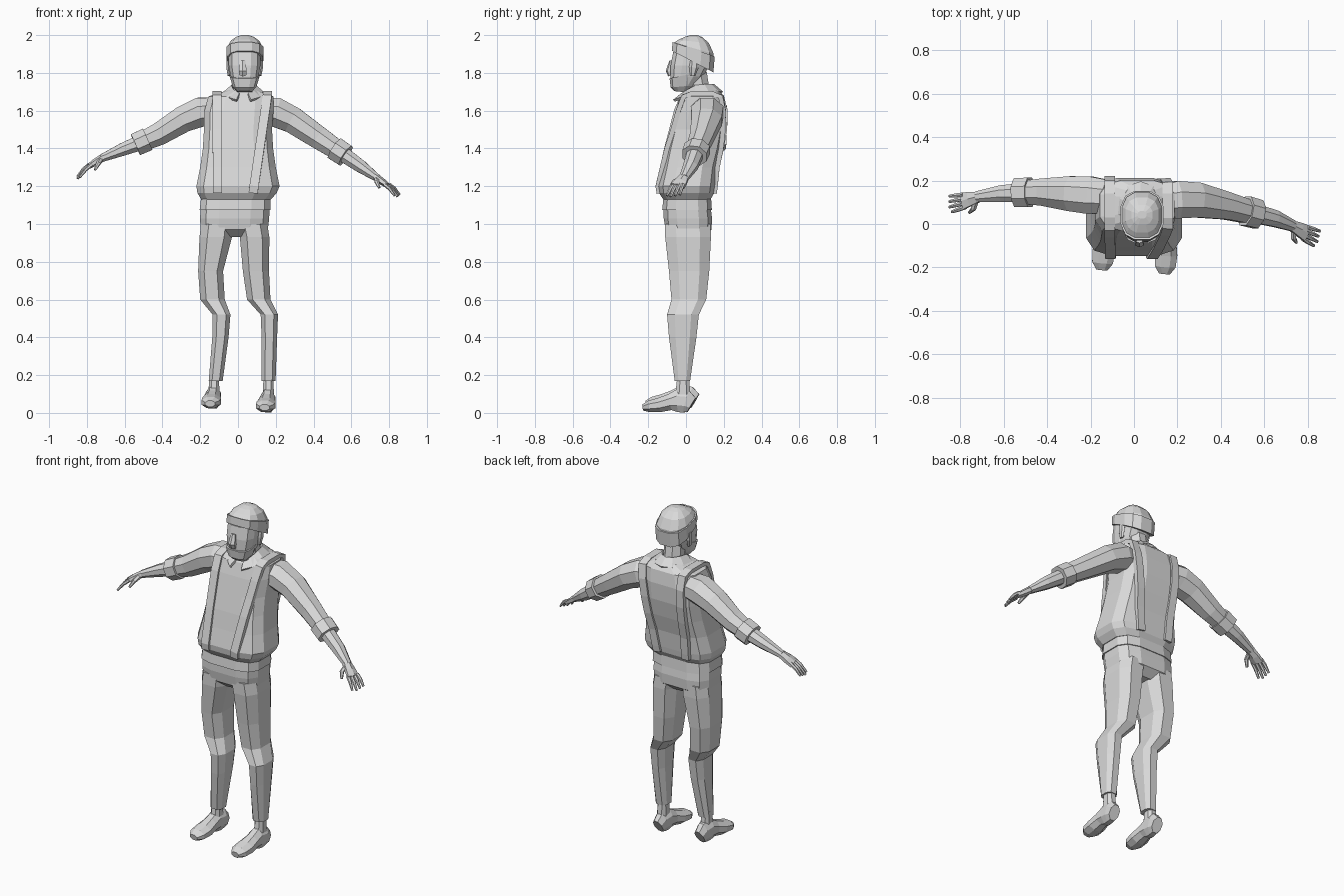
import bpy
import bmesh
from math import cos, sin, pi, radians
from mathutils import Vector

default_cube = bpy.data.objects.get("Cube")
if default_cube:
    bpy.data.objects.remove(default_cube, do_unlink=True)

# One plain clay colour for the whole figure
clay = bpy.data.materials.new("clay_grey")
clay.use_nodes = True
clay.diffuse_color = (0.7, 0.7, 0.7, 1)
clay.node_tree.nodes["Principled BSDF"].inputs["Base Color"].default_value = (0.7, 0.7, 0.7, 1)


def make_object(name, bm):
    bmesh.ops.recalc_face_normals(bm, faces=bm.faces[:])
    mesh = bpy.data.meshes.new(name)
    bm.to_mesh(mesh)
    bm.free()
    mesh.materials.append(clay)
    obj = bpy.data.objects.new(name, mesh)
    bpy.context.collection.objects.link(obj)
    return obj


def skin_rings(name, rings):
    """Join rings of points into a closed, capped body."""
    bm = bmesh.new()
    loops = [[bm.verts.new(point) for point in ring] for ring in rings]
    count = len(loops[0])
    for low, high in zip(loops, loops[1:]):
        for i in range(count):
            j = (i + 1) % count
            bm.faces.new((low[i], low[j], high[j], high[i]))
    bm.faces.new(loops[0])
    bm.faces.new(loops[-1])
    return make_object(name, bm)


def signed_power(value, power):
    return abs(value) ** power * (1 if value >= 0 else -1)


def stack(name, sections, sides=12, power=0.6):
    """Loft level sections: height, centre x, half width, front y, back y, tilt."""
    rings = []
    grow = cos(pi / sides) ** power
    for height, centre, half, front, back, *tilt in sections:
        lean = tilt[0] if tilt else 0
        middle, depth = (front + back) / 2, (back - front) / 2
        ring = []
        for i in range(sides):
            angle = (i + 0.5) * 2 * pi / sides
            x = half * signed_power(cos(angle), power) / grow
            y = depth * signed_power(sin(angle), power) / grow
            ring.append(Vector((centre + x, middle + y, height - lean * y)))
        rings.append(ring)
    return skin_rings(name, rings)


def tube(name, path, radii, across, sides=8):
    """Sweep a flattened polygon along a path; 'across' is its width direction."""
    path = [Vector(point) for point in path]
    grow = cos(pi / sides)
    rings = []
    for i, point in enumerate(path):
        along = (path[min(i + 1, len(path) - 1)] - path[max(i - 1, 0)]).normalized()
        side = Vector(across)
        side = (side - along * side.dot(along)).normalized()
        up = along.cross(side)
        wide, thick = radii[i]
        ring = []
        for k in range(sides):
            angle = (k + 0.5) * 2 * pi / sides
            ring.append(point + (side * wide * cos(angle) + up * thick * sin(angle)) / grow)
        rings.append(ring)
    return skin_rings(name, rings)


X_AXIS, Y_AXIS = (1, 0, 0), (0, 1, 0)

# Shirt body with a full belly and a tucked hem
torso = [
    (1.13, -0.01, 0.185, -0.12, 0.13), (1.165, -0.005, 0.21, -0.143, 0.15),
    (1.2, 0, 0.22, -0.148, 0.155), (1.3, 0, 0.2, -0.125, 0.165),
    (1.4, 0, 0.186, -0.105, 0.19), (1.5, 0, 0.18, -0.08, 0.208),
    (1.6, 0.005, 0.183, -0.055, 0.212), (1.675, 0.015, 0.172, -0.03, 0.2),
    (1.71, 0.03, 0.08, 0, 0.17)]
stack("shirt_body", torso)


# Braces that follow the shirt up the front, over the shoulder and down the back
def brace(name, bottom_x, top_x):
    front_side, back_side = [], []
    for height, centre, half, front, back in torso[1:-1]:
        x = bottom_x + (top_x - bottom_x) * (height - 1.165) / 0.51
        ratio = min(abs(x - centre) / half, 0.95)
        reach = min(1, 1.04 * (1 - ratio ** (2 / 0.6)) ** 0.3)
        middle, depth = (front + back) / 2, (back - front) / 2
        front_side.append((x, middle - depth * reach, height))
        back_side.append((x, middle + depth * reach, height))
    over = [(top_x, 0.03, 1.69), (top_x, 0.14, 1.69)]
    path = front_side + over + back_side[::-1]
    tube(name, path, [(0.024, 0.013)] * len(path), X_AXIS, 4)


brace("right_brace", -0.108, -0.112)
brace("left_brace", 0.08, 0.155)

# Trousers: seat, waistband and legs
stack("trouser_seat", [
    (0.93, -0.02, 0.12, -0.06, 0.09), (0.97, -0.02, 0.178, -0.108, 0.135),
    (1.03, -0.018, 0.183, -0.118, 0.138), (1.09, -0.015, 0.182, -0.118, 0.13)])
stack("waistband", [(1.075, -0.015, 0.188, -0.126, 0.137),
                    (1.15, -0.012, 0.182, -0.118, 0.132)])

leg_levels = [(0.17, -0.06, 0.022), (0.4, -0.09, 0.055), (0.52, -0.1, 0.068),
              (0.6, -0.077, 0.107), (0.75, -0.09, 0.123), (0.93, -0.11, 0.132),
              (1.0, -0.11, 0.13)]
leg_widths = {
    "right": [(-0.118, 0.037), (-0.093, 0.043), (-0.087, 0.047), (-0.135, 0.065),
              (-0.145, 0.066), (-0.118, 0.086), (-0.11, 0.085)],
    "left": [(0.162, 0.037), (0.166, 0.041), (0.166, 0.046), (0.11, 0.062),
             (0.095, 0.069), (0.088, 0.078), (0.075, 0.08)]}
for side, widths in leg_widths.items():
    stack(side + "_trouser_leg",
          [(z, x, half, front, back)
           for (z, front, back), (x, half) in zip(leg_levels, widths)], 8, 0.75)

# Ankles and shoes: y, half width, top, bottom
shoe = [(0.03, 0.03, 0.085, 0), (0, 0.037, 0.12, 0), (-0.045, 0.039, 0.125, 0.004),
        (-0.085, 0.042, 0.1, 0.014), (-0.14, 0.051, 0.08, 0.004),
        (-0.195, 0.048, 0.065, 0.004), (-0.228, 0.026, 0.045, 0.012)]
for side, x, lift, shift in (("right", -0.127, 0.02, 0.018), ("left", 0.161, 0, 0)):
    path = [(x + 0.09 * y, y + shift, (top + low) / 2 + lift) for y, half, top, low in shoe]
    tube(side + "_shoe", path, [(half, (top - low) / 2) for y, half, top, low in shoe], X_AXIS)
    stack(side + "_ankle", [(0.07, x, 0.03, -0.06, 0.025), (0.2, x, 0.026, -0.045, 0.015)], 8, 0.8)

# Sleeves, rolled cuffs, forearms and hands
arms = {
    "right": dict(
        sleeve=[(-0.11, 0.125, 1.6), (-0.2, 0.132, 1.592), (-0.29, 0.14, 1.555),
                (-0.42, 0.147, 1.475), (-0.52, 0.145, 1.43)],
        forearm=[(-0.5, 0.145, 1.437), (-0.61, 0.14, 1.395), (-0.725, 0.125, 1.347)],
        palm=(-0.79, 0.105, 1.305), tips=(-0.853, 0.09, 1.24)),
    "left": dict(
        sleeve=[(0.12, 0.1, 1.6), (0.2, 0.112, 1.592), (0.29, 0.11, 1.55),
                (0.43, 0.082, 1.455), (0.55, 0.05, 1.375)],
        forearm=[(0.53, 0.055, 1.388), (0.65, 0.024, 1.305), (0.735, -0.01, 1.245)],
        palm=(0.797, -0.045, 1.2), tips=(0.85, -0.07, 1.145))}
for side, arm in arms.items():
    sleeve, forearm = arm["sleeve"], [Vector(p) for p in arm["forearm"]]
    tube(side + "_sleeve", sleeve,
         [(0.075, 0.07), (0.086, 0.078), (0.08, 0.07), (0.062, 0.06), (0.052, 0.05)], Y_AXIS)
    end = Vector(sleeve[-1])
    step = (end - Vector(sleeve[-2])).normalized()
    tube(side + "_cuff", [end - step * 0.045, end + step * 0.025],
         [(0.068, 0.062), (0.066, 0.06)], Y_AXIS)
    tube(side + "_forearm", forearm, [(0.045, 0.042), (0.038, 0.034), (0.025, 0.02)], Y_AXIS)

    wrist, palm, tips = forearm[-1], Vector(arm["palm"]), Vector(arm["tips"])
    tube(side + "_palm", [wrist - step * 0.01, wrist.lerp(palm, 0.5), palm],
         [(0.024, 0.018), (0.033, 0.016), (0.038, 0.012)], Y_AXIS, 6)
    reach = tips - palm
    spread = Vector((-reach.y, reach.x, 0)).normalized()
    if spread.y < 0:
        spread = -spread
    for i, finger in enumerate(("little", "ring", "middle", "index")):
        offset = 0.029 - 0.0195 * i
        length = 1 - 0.09 * abs(i - 2)
        root = palm + spread * offset - reach * 0.15
        tip = palm + spread * offset * 1.25 + reach * length
        bend = root.lerp(tip, 0.5) + Vector((0, 0, 0.007))
        tube(f"{side}_{finger}_finger", [root, bend, tip],
             [(0.0095, 0.009), (0.009, 0.008), (0.006, 0.005)], Y_AXIS, 6)
    thumb = [wrist + reach * 0.1 - spread * 0.015, wrist + reach * 0.4 - spread * 0.05,
             wrist + reach * 0.75 - spread * 0.063]
    thumb[2].z -= 0.012
    tube(side + "_thumb", thumb, [(0.013, 0.012), (0.011, 0.01), (0.006, 0.006)], X_AXIS, 6)

# Neck, head, beard, nose and ears
tube("neck", [(0.03, 0.08, 1.64), (0.033, 0.055, 1.8)], [(0.056, 0.055), (0.054, 0.055)], X_AXIS)
stack("head", [
    (1.705, 0.035, 0.038, -0.058, 0.01), (1.73, 0.035, 0.056, -0.076, 0.045),
    (1.78, 0.035, 0.074, -0.082, 0.09), (1.84, 0.035, 0.084, -0.081, 0.125),
    (1.91, 0.035, 0.084, -0.068, 0.135)], 12, 0.7)
stack("beard", [
    (1.7, 0.035, 0.04, -0.062, 0.005, 0.1), (1.728, 0.035, 0.062, -0.081, 0.035, -0.1),
    (1.785, 0.035, 0.079, -0.087, 0.05, -0.2)], 12, 0.7)
tube("nose", [(0.025, -0.078, 1.865), (0.025, -0.09, 1.81), (0.025, -0.083, 1.785)],
     [(0.014, 0.008), (0.021, 0.015), (0.018, 0.01)], X_AXIS, 6)
for side, sign in (("right", -1), ("left", 1)):
    ear_x = 0.035 + sign * 0.087
    tube(side + "_ear", [(ear_x - sign * 0.006, 0.035, 1.785), (ear_x, 0.042, 1.83), (ear_x, 0.045, 1.87)],
         [(0.008, 0.012), (0.01, 0.022), (0.01, 0.018)], X_AXIS, 6)

# Knitted cap with a tilted turned-up band
stack("cap_band", [
    (1.86, 0.037, 0.096, -0.075, 0.145, 0.52), (1.925, 0.037, 0.098, -0.071, 0.152, 0.34)], 12, 0.75)
stack("cap_crown", [
    (1.9, 0.037, 0.09, -0.068, 0.145, 0.35), (1.93, 0.037, 0.092, -0.064, 0.147, 0.28),
    (1.966, 0.037, 0.076, -0.04, 0.122, 0.12), (1.99, 0.037, 0.048, -0.005, 0.088, 0.03),
    (2.0, 0.037, 0.02, 0.025, 0.06)], 12, 0.8)

# Open shirt collar with points at the front
bm = bmesh.new()
previous = None
for degrees in range(-160, 161, 32):
    angle = radians(degrees)
    drop = max(0, -cos(angle))
    inner = bm.verts.new((0.03 + 0.062 * sin(angle), 0.06 + 0.085 * cos(angle), 1.735 - 0.05 * drop))
    outer = bm.verts.new((0.03 + 0.108 * sin(angle), 0.06 + 0.132 * cos(angle), 1.695 - 0.045 * drop))
    if previous:
        bm.faces.new((previous[0], inner, outer, previous[1]))
    previous = (inner, outer)
collar = make_object("collar", bm)
thickness = collar.modifiers.new("thickness", "SOLIDIFY")
thickness.thickness = 0.014
thickness.offset = 0
